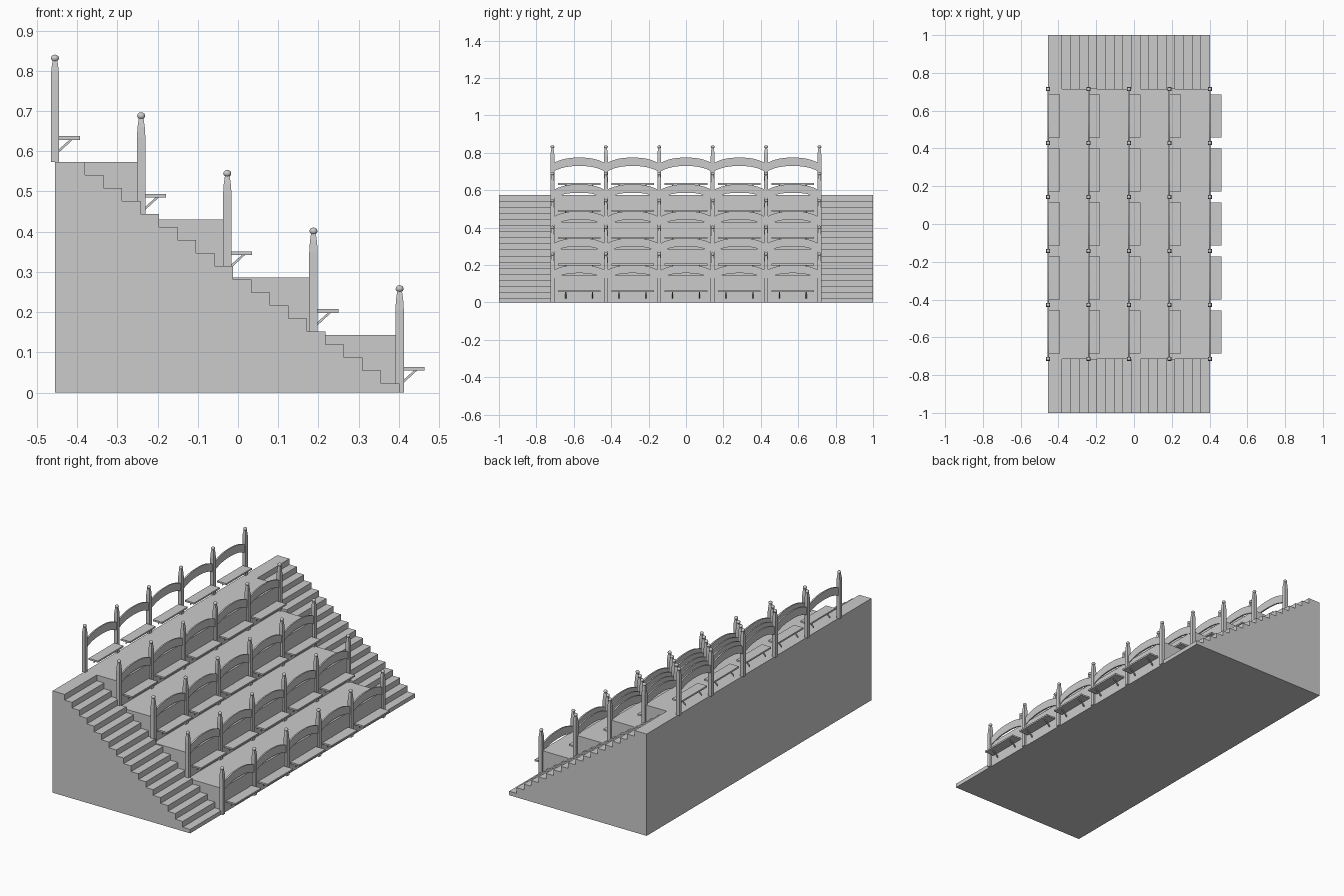
import bpy, bmesh, math
from mathutils import Matrix, Vector

if "Cube" in bpy.data.objects:
    bpy.data.objects.remove(bpy.data.objects["Cube"], do_unlink=True)

stone = bpy.data.materials.new("light grey stone")
stone.use_nodes = True
stone.diffuse_color = (0.6, 0.6, 0.6, 1)
stone.node_tree.nodes["Principled BSDF"].inputs["Base Color"].default_value = stone.diffuse_color

ROWS, BAYS = 5, 5
BACK, RUN, RISE = -0.455, 0.2142, 0.1433    # row layout
BAY, HALF = 0.2855, 0.714                   # bay width, half width of the seating
TOP = RISE * (ROWS - 1)


def add_object(name, bm):
    bmesh.ops.recalc_face_normals(bm, faces=bm.faces)
    mesh = bpy.data.meshes.new(name)
    bm.to_mesh(mesh)
    bm.free()
    mesh.materials.append(stone)
    obj = bpy.data.objects.new(name, mesh)
    bpy.context.collection.objects.link(obj)
    return obj


def extrude(bm, points, offset):
    """Solid from a closed outline swept along an offset."""
    face = bm.faces.new([bm.verts.new(p) for p in points])
    result = bmesh.ops.extrude_face_region(bm, geom=[face], use_keep_orig=True)
    verts = [g for g in result["geom"] if isinstance(g, bmesh.types.BMVert)]
    bmesh.ops.translate(bm, verts=verts, vec=Vector(offset))


def box(bm, lo, hi):
    x0, y0, z0 = lo
    x1, y1, z1 = hi
    extrude(bm, [(x0, y0, z0), (x1, y0, z0), (x1, y1, z0), (x0, y1, z0)], (0, 0, z1 - z0))


def staircase(first_x, run, top, drop, count):
    """Side outline of descending steps, as (x, z)."""
    outline = [(BACK, 0), (BACK, top)]
    for i in range(count):
        x, z = first_x + run * i, top - drop * i
        outline += [(x, z), (x, max(z - drop, 0) if i < count - 1 else 0)]
    return outline


# Seating terraces
bm = bmesh.new()
outline = staircase(BACK + RUN, RUN, TOP, RISE, ROWS - 1)
extrude(bm, [(x, -HALF, z) for x, z in outline], (0, 2 * HALF, 0))
add_object("terraces", bm)

# Side stairs
outline = staircase(-0.38, 0.046, TOP, 0.0324, 18)
for side, name in ((-1, "right_stairs"), (1, "left_stairs")):
    bm = bmesh.new()
    extrude(bm, [(x, side * HALF, z) for x, z in outline], (0, side * (1 - HALF), 0))
    add_object(name, bm)


def add_post(bm, x, y, z):
    """Square post tapering to a neck."""
    rings = []
    for half, height in ((0.0105, 0), (0.0105, 0.205), (0.009, 0.23), (0.006, 0.252)):
        rings.append([bm.verts.new((x + half * a, y + half * b, z + height))
                      for a, b in ((-1, -1), (1, -1), (1, 1), (-1, 1))])
    for low, high in zip(rings, rings[1:]):
        for i in range(4):
            j = (i + 1) % 4
            bm.faces.new((low[i], low[j], high[j], high[i]))
    bm.faces.new(rings[0])
    bm.faces.new(rings[-1])


def add_knob(bm, x, y, z):
    """Flattened ball on top of a post."""
    place = Matrix.Translation((x, y, z + 0.258)) @ Matrix.Diagonal((1, 1, 0.85, 1))
    bmesh.ops.create_uvsphere(bm, u_segments=10, v_segments=6, radius=0.0105, matrix=place)


def add_rail(bm, x, y, z):
    """Arched back rail spanning one bay."""
    steps = [i / 6 - 1 for i in range(13)]
    arch = [(y + t * BAY / 2, z + 0.032 * (1 - abs(t) ** 2.5)) for t in steps]
    upper = [(x - 0.004, b, h + 0.169) for b, h in arch]
    lower = [(x - 0.004, b, h + 0.124) for b, h in reversed(arch)]
    extrude(bm, upper + lower, (0.008, 0, 0))


def add_seat(bm, x, y, z):
    box(bm, (x + 0.004, y - 0.114, z + 0.055), (x + 0.062, y + 0.114, z + 0.064))


def add_struts(bm, x, y, z):
    """Pair of diagonal braces under a seat."""
    for side in (-1, 1):
        b = y + side * 0.072 - 0.003
        brace = ((0.008, 0.022), (0.008, 0.03), (0.038, 0.057), (0.046, 0.057))
        extrude(bm, [(x + dx, b, z + dz) for dx, dz in brace], (0, 0.006, 0))


# Furniture of every row
post_places = [i * BAY - HALF for i in range(BAYS + 1)]
bay_places = [(i - BAYS // 2) * BAY for i in range(BAYS)]
parts = (("posts", add_post, post_places), ("post_knobs", add_knob, post_places),
         ("back_rails", add_rail, bay_places), ("seats", add_seat, bay_places),
         ("seat_struts", add_struts, bay_places))
for row in range(ROWS):
    x, z = BACK + RUN * row, TOP - RISE * row
    for name, build, places in parts:
        bm = bmesh.new()
        for y in places:
            build(bm, x, y, z)
        obj = add_object(f"{name}_row_{row + 1}", bm)
        if name == "post_knobs":
            obj.data.shade_smooth()
